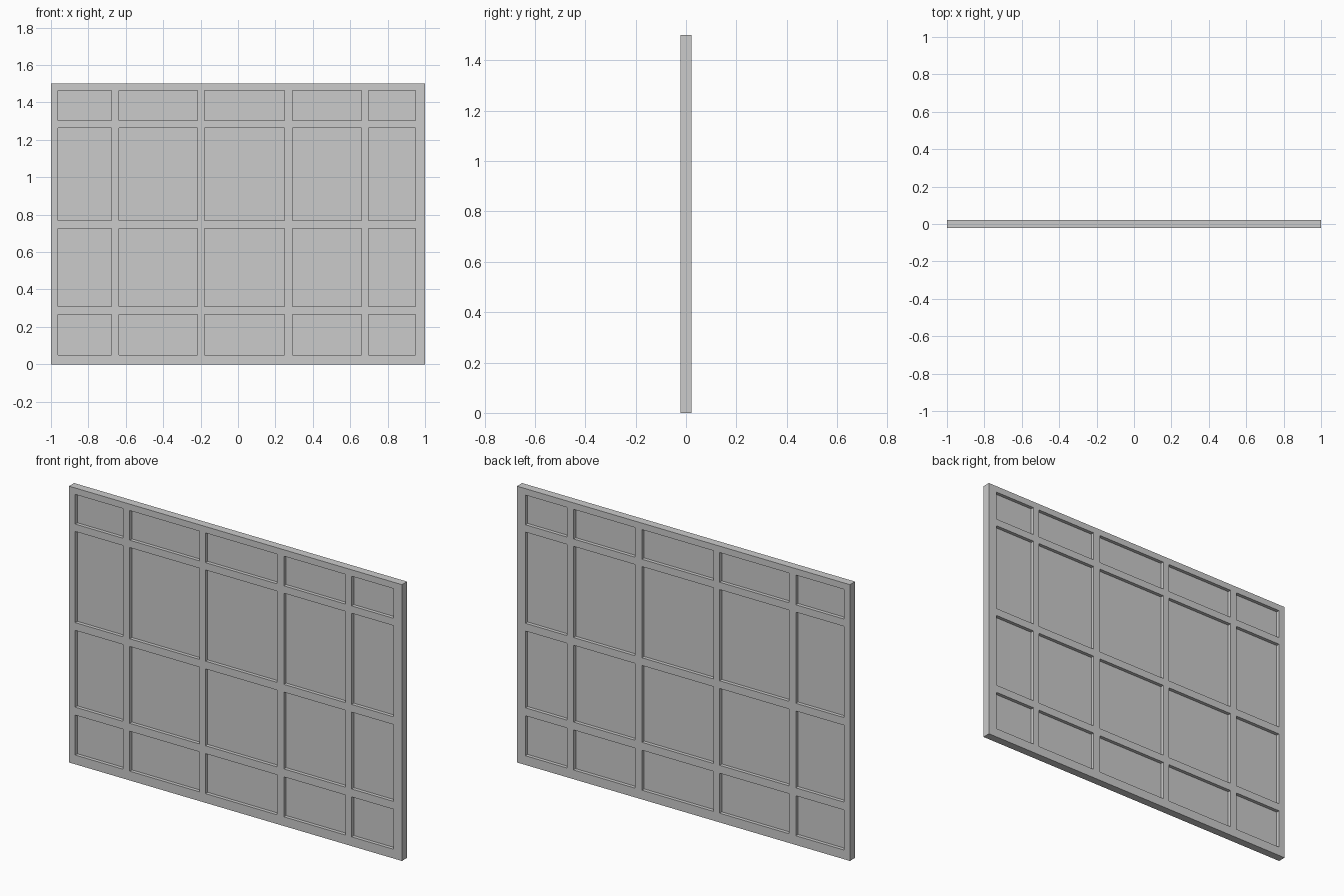
import bpy, bmesh

if "Cube" in bpy.data.objects:
    bpy.data.objects.remove(bpy.data.objects["Cube"])

# Grid lines: outer edge, then left/right (bottom/top) of each opening, outer edge
XS = [-1, -.963, -.675, -.635, -.217, -.18, .249, .291, .66, .698, .949, 1]
ZS = [0, .05, .267, .31, .727, .769, 1.264, 1.304, 1.465, 1.5]
DEPTH = 0.044
PANE = 0.006


def is_opening(i, j):
    return i % 2 == 1 and j % 2 == 1


def sheet(name, want_opening, thickness):
    """Build a flat sheet from the chosen grid cells and give it thickness about y = 0."""
    bm = bmesh.new()
    v = [[bm.verts.new((x, 0, z)) for z in ZS] for x in XS]
    for i in range(len(XS) - 1):
        for j in range(len(ZS) - 1):
            if is_opening(i, j) == want_opening:
                bm.faces.new((v[i][j], v[i + 1][j], v[i + 1][j + 1], v[i][j + 1]))
    bmesh.ops.delete(bm, geom=[p for p in bm.verts if not p.link_faces], context='VERTS')
    me = bpy.data.meshes.new(name)
    bm.to_mesh(me)
    bm.free()
    ob = bpy.data.objects.new(name, me)
    bpy.context.collection.objects.link(ob)
    m = ob.modifiers.new("thickness", 'SOLIDIFY')
    m.thickness = thickness
    m.offset = 0
    return ob


# Outer frame with mullions and transoms
sheet("window_frame", False, DEPTH)
# Recessed panes filling every opening
sheet("window_panes", True, PANE)
